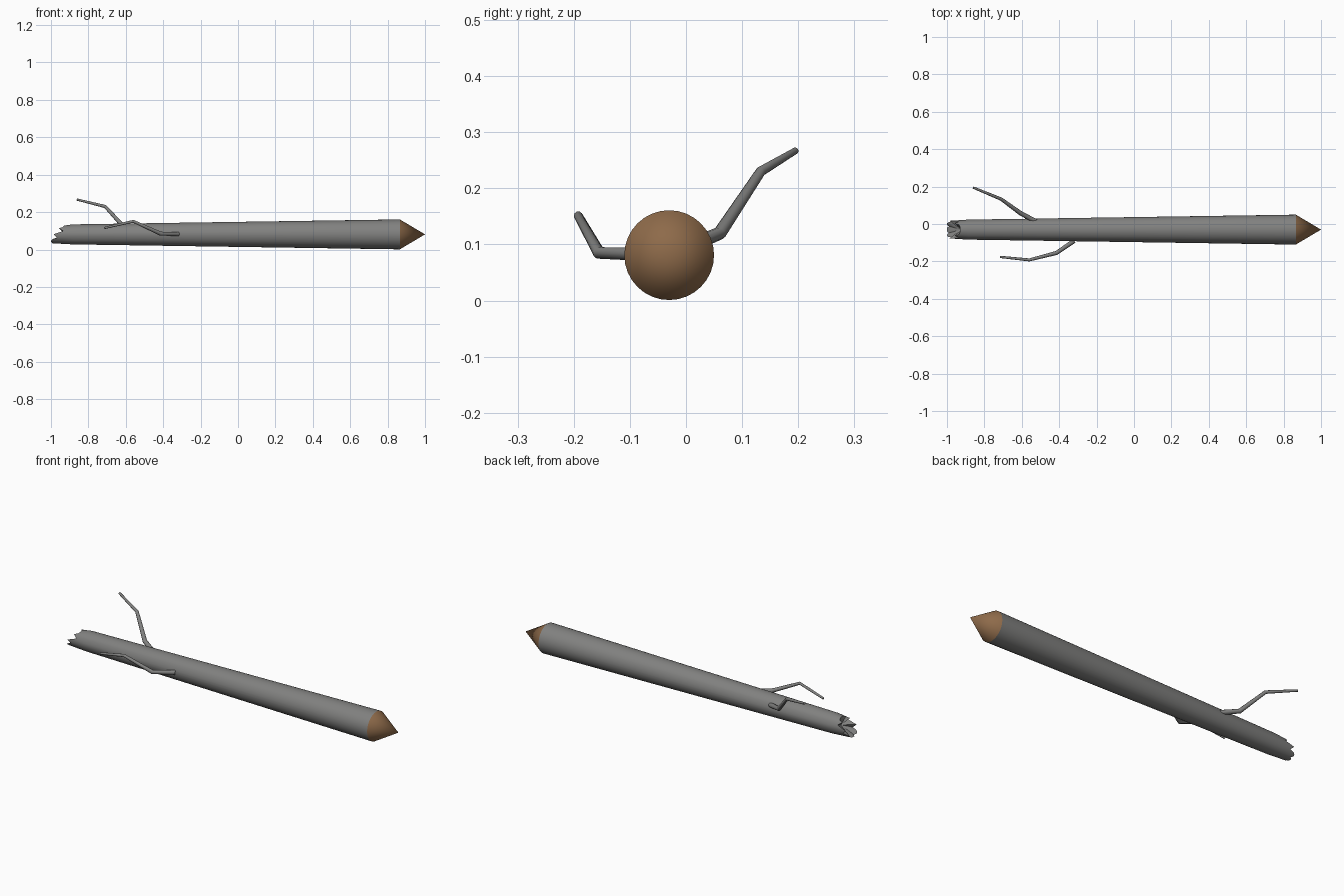
import bpy, bmesh, math
from mathutils import Vector

if "Cube" in bpy.data.objects:
    bpy.data.objects.remove(bpy.data.objects["Cube"])

CY, CZ = -0.03, 0.081   # trunk axis


def material(name, rgb):
    m = bpy.data.materials.new(name)
    m.diffuse_color = (*rgb, 1)
    m.use_nodes = True
    m.node_tree.nodes["Principled BSDF"].inputs["Base Color"].default_value = m.diffuse_color
    return m


bark = material("grey_bark", (0.22, 0.22, 0.215))
wood = material("bare_wood", (0.27, 0.145, 0.068))


def finish(bm, name, mat, angle=35):
    bmesh.ops.recalc_face_normals(bm, faces=bm.faces)
    me = bpy.data.meshes.new(name)
    bm.to_mesh(me)
    bm.free()
    ob = bpy.data.objects.new(name, me)
    bpy.context.collection.objects.link(ob)
    me.materials.append(mat)
    bpy.ops.object.select_all(action='DESELECT')
    ob.select_set(True)
    bpy.context.view_layer.objects.active = ob
    bpy.ops.object.shade_smooth_by_angle(angle=math.radians(angle))
    return ob


def bridge(bm, a, b):
    n = len(a)
    for i in range(n):
        bm.faces.new((a[i], a[(i + 1) % n], b[(i + 1) % n], b[i]))


def tube(name, points, radii, sides=10):
    """Tapered twig through the points, mitred at the bends."""
    pts = [Vector(p) for p in points]
    bm = bmesh.new()
    prev = None
    for i, (p, r) in enumerate(zip(pts, radii)):
        d = (pts[min(i + 1, len(pts) - 1)] - pts[max(i - 1, 0)]).normalized()
        u = d.cross(Vector((0, 0, 1))).normalized()
        v = u.cross(d)
        ring = [bm.verts.new(p + r * (u * math.cos(t) + v * math.sin(t)))
                for t in (2 * math.pi * k / sides for k in range(sides))]
        if prev:
            bridge(bm, prev, ring)
        else:
            bm.faces.new(ring)
        prev = ring
    bm.faces.new(prev)
    return finish(bm, name, bark, 50)


# Trunk: tapered, with a slanted, splintered end at -x
N = 32
bm = bmesh.new()


def trunk_ring(r, x_of):
    return [bm.verts.new((x_of(k), CY + r * math.cos(2 * math.pi * k / N),
                          CZ + r * math.sin(2 * math.pi * k / N))) for k in range(N)]


def splinter(k):
    s = math.sin(2 * math.pi * k / N)
    slant = -0.965 + 0.042 * s
    zig = (0, 0.018, 0.036, 0.018)[k % 4] if s < 0.75 else 0.016
    return max(-1.0, slant - 0.022 + zig)


front = trunk_ring(0.08, lambda k: 0.865)
neck = trunk_ring(0.0535, lambda k: -0.885)
broken = trunk_ring(0.047, splinter)
bridge(bm, front, neck)
bridge(bm, neck, broken)
core = bm.verts.new((-0.925, CY, CZ))
for k in range(N):
    bm.faces.new((broken[k], broken[(k + 1) % N], core))
finish(bm, "trunk", bark)

# Sharpened point
bm = bmesh.new()
base = trunk_ring(0.08, lambda k: 0.865)
tip = bm.verts.new((1.0, CY, CZ))
for k in range(N):
    bm.faces.new((base[k], base[(k + 1) % N], tip))
finish(bm, "sharpened_point", wood)

# Twigs
tube("back_twig", [(-0.5, 0.0, 0.095), (-0.61, 0.06, 0.12),
                   (-0.71, 0.133, 0.23), (-0.86, 0.195, 0.267)],
     [0.013, 0.012, 0.009, 0.006])
tube("front_twig", [(-0.32, -0.09, 0.083), (-0.415, -0.155, 0.085),
                    (-0.56, -0.192, 0.151), (-0.715, -0.176, 0.115)],
     [0.012, 0.011, 0.008, 0.006])
